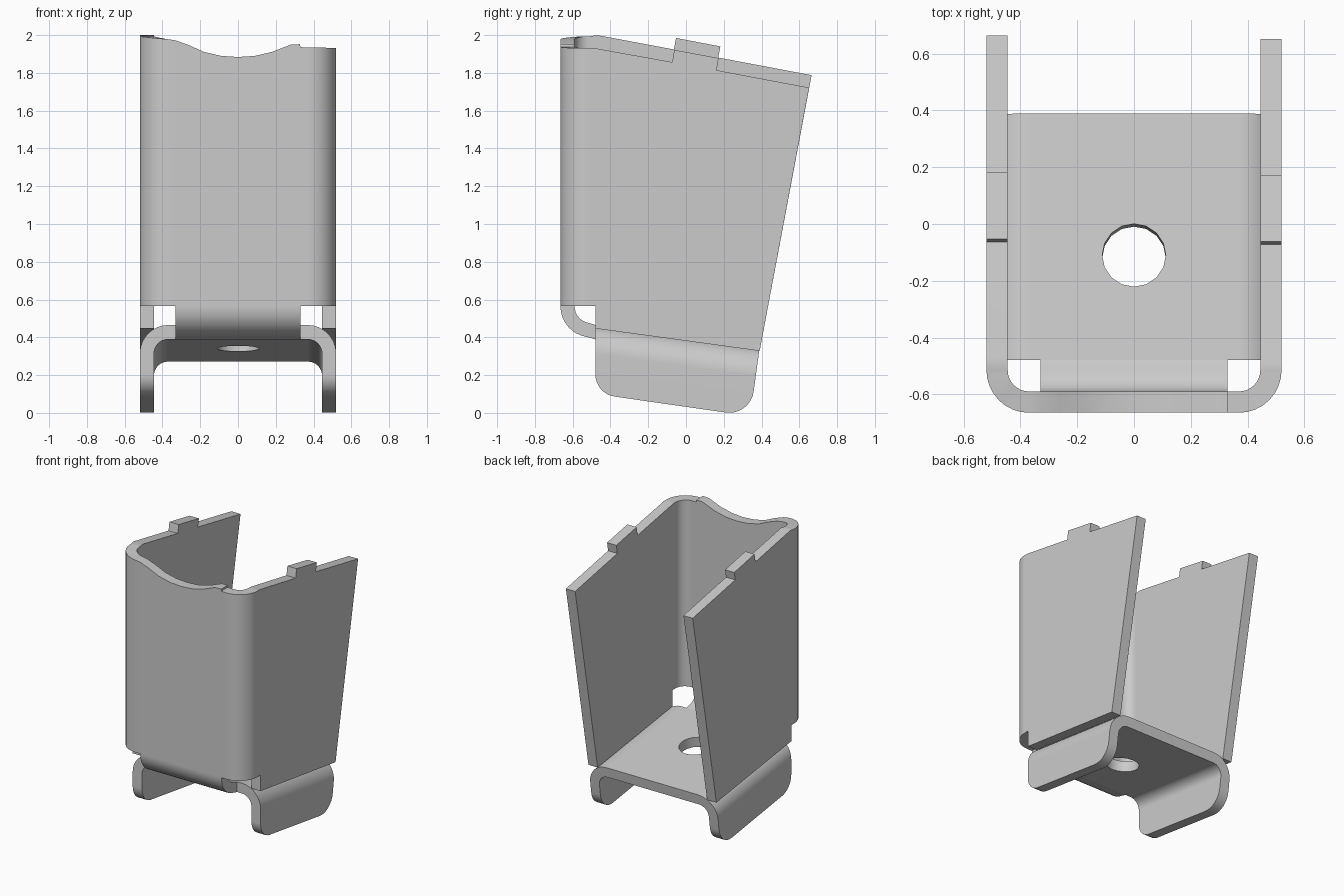
import bpy, bmesh, math
from mathutils import Vector

old = bpy.data.objects.get("Cube")
if old:
    bpy.data.objects.remove(old, do_unlink=True)

# Main sheet metal dimensions
W, T, R = 0.52, 0.075, 0.15            # half width, thickness, outer bend radius
FRONT, SEAM, LIP = -0.665, -0.515, -0.48
FLOOR_F, FLOOR_B = Vector((LIP, 0.465)), Vector((0.39, 0.346))
ALONG = (FLOOR_B - FLOOR_F).normalized()
DOWN = Vector((ALONG.y, -ALONG.x))     # floor normal pointing down, as (y, z)
NOTCH_Z, TONGUE = 0.565, 0.33
STEPS = 8

steel = bpy.data.materials.new("grey_steel")
steel.use_nodes = True
GREY = (0.6, 0.6, 0.6, 1)
steel.diffuse_color = GREY
bsdf = next(n for n in steel.node_tree.nodes if n.type == 'BSDF_PRINCIPLED')
bsdf.inputs["Base Color"].default_value = GREY
bsdf.inputs["Roughness"].default_value = 0.6


def loft(bm, loops):
    """Skin a row of matching closed loops and cap both ends."""
    rings = [[bm.verts.new(p) for p in loop] for loop in loops]
    n = len(rings[0])
    for a, b in zip(rings, rings[1:]):
        for i in range(n):
            j = (i + 1) % n
            bm.faces.new((a[i], a[j], b[j], b[i]))
    bm.faces.new(rings[0])
    bm.faces.new(rings[-1])


def plate(bm, outline, x0, x1):
    """Extrude a (y, z) outline across x."""
    loft(bm, [[(x, y, z) for y, z in outline] for x in (x0, x1)])


def fillet(prev, corner, nxt, radius):
    """Points of a rounded corner, from the first tangent point to the second."""
    a, b = (prev - corner).normalized(), (nxt - corner).normalized()
    half = a.angle(b) / 2
    centre = corner + (a + b).normalized() * radius / math.sin(half)
    t = radius / math.tan(half)
    start, end = corner + a * t - centre, corner + b * t - centre
    a0 = math.atan2(start.y, start.x)
    turn_by = math.atan2(start.x * end.y - start.y * end.x, start.dot(end))
    angles = [a0 + turn_by * i / STEPS for i in range(STEPS + 1)]
    return [centre + radius * Vector((math.cos(k), math.sin(k))) for k in angles]


def weld(bm):
    """Drop faces shared by touching pieces and merge them into one sheet."""
    faces = list(bm.faces)
    mids = [f.calc_center_median() for f in faces]
    doomed = set()
    for i, a in enumerate(mids):
        for j in range(i):
            if (a - mids[j]).length < 1e-4:
                doomed.update((faces[i], faces[j]))
    bmesh.ops.delete(bm, geom=list(doomed), context='FACES')
    bmesh.ops.remove_doubles(bm, verts=bm.verts, dist=1e-4)
    bmesh.ops.recalc_face_normals(bm, faces=bm.faces)


def make(name, bm):
    weld(bm)
    mesh = bpy.data.meshes.new(name)
    bm.to_mesh(mesh)
    bm.free()
    ob = bpy.data.objects.new(name, mesh)
    bpy.context.collection.objects.link(ob)
    mesh.materials.append(steel)
    return ob


def activate(ob):
    bpy.ops.object.select_all(action='DESELECT')
    ob.select_set(True)
    bpy.context.view_layer.objects.active = ob


def finish(ob):
    activate(ob)
    bpy.ops.object.shade_smooth_by_angle(angle=math.radians(30))
    mod = ob.modifiers.new("even_shading", 'WEIGHTED_NORMAL')
    mod.keep_sharp = True


# Top edge of the front wall, as (x, z)
TOP = [(-0.52, 1.993), (-0.45, 1.985), (-0.37, 1.978), (-0.33, 1.972), (-0.26, 1.947),
       (-0.18, 1.911), (-0.09, 1.89), (0, 1.884), (0.09, 1.89), (0.18, 1.911),
       (0.28, 1.95), (0.329, 1.952), (0.33, 1.936), (0.37, 1.935), (0.52, 1.932)]


def top_z(x):
    for (x0, z0), (x1, z1) in zip(TOP, TOP[1:]):
        if x <= x1:
            return z0 + (z1 - z0) * (x - x0) / (x1 - x0)
    return TOP[-1][1]


# Upper shell: front wall with rounded corners
shell = bmesh.new()
corner = [math.pi / 2 * i / STEPS for i in range(STEPS + 1)]
stations = []                          # outer x, outer y, inner x, inner y
for a in corner:
    c, s = math.cos(a), math.sin(a)
    stations.append((-W + R - R * c, SEAM - R * s,
                     -W + R - (R - T) * c, SEAM - (R - T) * s))
right_end = [(-a, b, -c, d) for a, b, c, d in reversed(stations)]
stations += [(x, FRONT, x, FRONT + T) for x, z in TOP if abs(x) < W - R - 0.001]
stations += right_end
loft(shell, [[(ox, oy, NOTCH_Z), (ox, oy, top_z(ox)),
              (ix, iy, top_z(ox)), (ix, iy, NOTCH_Z)] for ox, oy, ix, iy in stations])

# Side walls resting on the bends, each with a tab on the sloping top edge
sink = Vector((0, -0.018))
foot = [FLOOR_B + sink, FLOOR_F + sink, (LIP, NOTCH_Z), (SEAM, NOTCH_Z)]
right_top = [(SEAM, top_z(-W)), (-0.47, 2.0), (-0.064, 1.924), (-0.053, 1.985),
             (0.182, 1.94), (0.171, 1.881), (0.665, 1.788)]
left_top = [(SEAM, top_z(W)), (-0.49, 1.932), (-0.073, 1.857), (-0.062, 1.922),
            (0.173, 1.878), (0.162, 1.814), (0.652, 1.722)]
plate(shell, foot + right_top, -W, -W + T)
plate(shell, foot + left_top, W - T, W)

# Front tongue bending under into the floor
centre = Vector((-0.5, NOTCH_Z))
turn = math.acos(-DOWN.y)
sweep = math.pi / 2 - turn
outer, inner = [], []
for i in range(STEPS + 1):
    a = math.pi + sweep * i / STEPS
    ray = Vector((math.cos(a), math.sin(a)))
    outer.append(centre + ray * (centre.x - FRONT))
    inner.append(centre + ray * (centre.x - FRONT - T))
outer.append(FLOOR_F + Vector((0, T / DOWN.y)))
inner.append(FLOOR_F)
profile = outer + inner[::-1]
loft(shell, [[(x, y, z) for y, z in profile] for x, _ in TOP if abs(x) <= TONGUE])
finish(make("upper_shell", shell))


# Base channel: sloping floor with bends down to both flanges
def front_at(depth):
    return FLOOR_F + Vector((0, depth / DOWN.y))


def back_at(depth):
    return FLOOR_B + DOWN * depth


base = bmesh.new()
section = []                           # outer x, depth, inner x, depth
for a in reversed(corner):
    c, s = math.cos(a), math.sin(a)
    section.append((W - R + R * c, R - R * s,
                    W - R + (R - T) * c, R - (R - T) * s))
section = [(-a, b, -c, d) for a, b, c, d in reversed(section)] + section
loft(base, [[(ox, *front_at(od)), (ox, *back_at(od)),
             (ix, *back_at(idp)), (ix, *front_at(idp))] for ox, od, ix, idp in section])

# Flanges with rounded lower corners
low_front, low_back = Vector((LIP, 0.101)), back_at(0.366)
top_front, top_back = front_at(R), back_at(R)
flange = ([top_back, top_front]
          + fillet(top_front, low_front, low_back, 0.12)
          + fillet(low_front, low_back, top_back, 0.13))
for side in (-1, 1):
    plate(base, flange, side * W, side * (W - T))
channel = make("base_channel", base)

# Round hole through the floor
t = (-0.11 - FLOOR_F.x) / (FLOOR_B.x - FLOOR_F.x)
mid = FLOOR_F.lerp(FLOOR_B, t) + DOWN * T / 2
bpy.ops.mesh.primitive_cylinder_add(vertices=16, radius=0.112, depth=0.3,
                                    location=(0, *mid), rotation=(-turn, 0, 0))
cutter = bpy.context.object
cutter.name = "hole_cutter"
cutter.hide_render = True
cut = channel.modifiers.new("hole", 'BOOLEAN')
cut.operation = 'DIFFERENCE'
cut.solver = 'EXACT'
cut.object = cutter
activate(channel)
bpy.ops.object.modifier_apply(modifier=cut.name)
bpy.data.objects.remove(cutter, do_unlink=True)
finish(channel)
